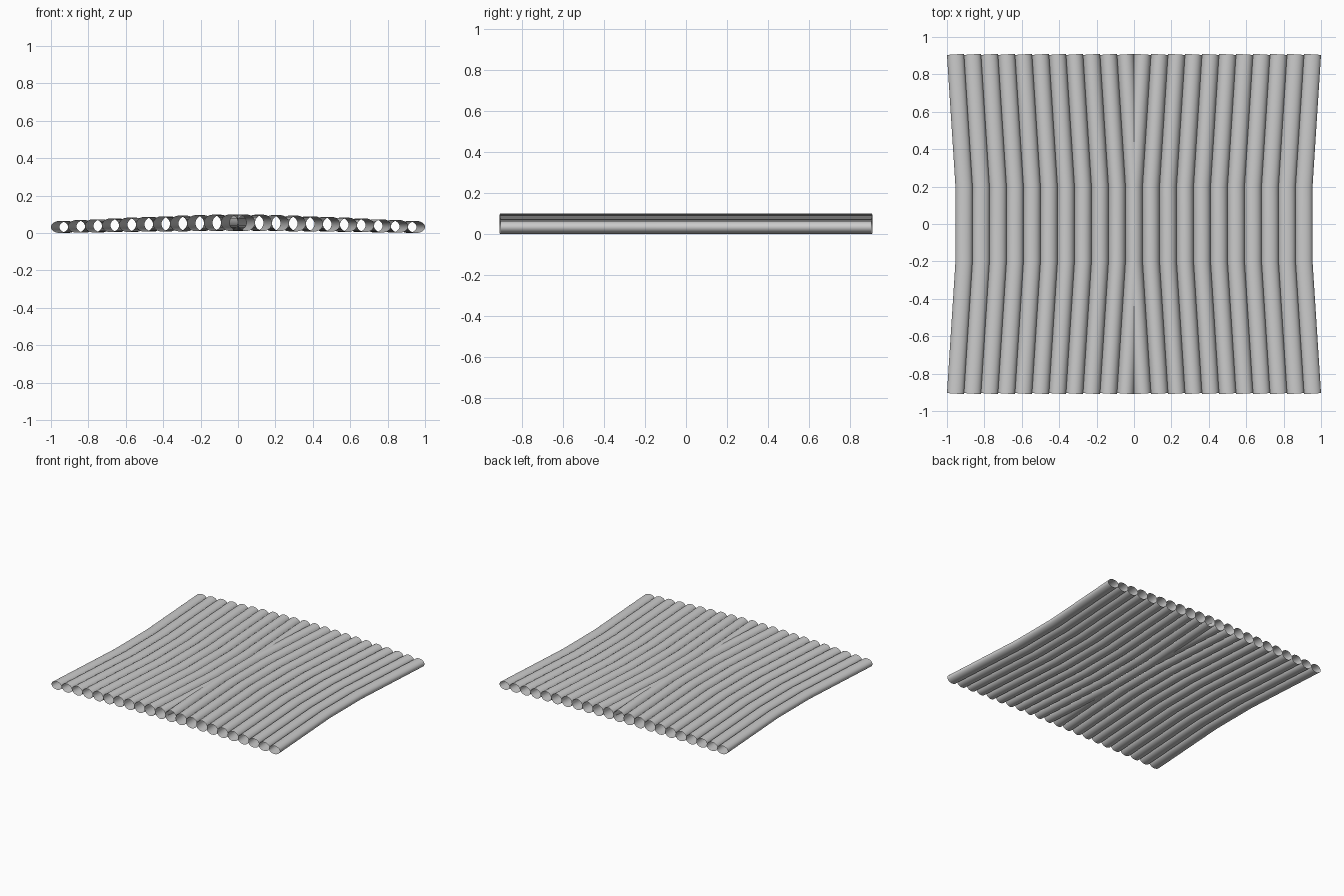
import bpy, bmesh, math

if "Cube" in bpy.data.objects:
    bpy.data.objects.remove(bpy.data.objects["Cube"])

PITCH = 0.0909      # spacing and width of the tubes
R = PITCH / 2
SIDES = 32
SLOPE = R / 0.71    # outward lean of the tube ends

mat = bpy.data.materials.new("light grey")
mat.diffuse_color = (0.6, 0.6, 0.6, 1)
mat.use_nodes = True
mat.node_tree.nodes["Principled BSDF"].inputs["Base Color"].default_value = mat.diffuse_color


def tube(name, k, side):
    """Open thin tube: straight in the middle, leaning outward at both ends."""
    t = k / 10
    z_mid = 0.055 - 0.023 * t ** 1.4
    half_h = 0.044 - 0.012 * t ** 1.4
    bm = bmesh.new()
    rings = []
    for y, off, tilt in ((-0.907, R, 1), (-0.2, 0, 0.5), (0.2, 0, -0.5), (0.907, R, -1)):
        ring = []
        for i in range(SIDES):
            a = 2 * math.pi * i / SIDES
            dx = R * math.cos(a)
            ring.append(bm.verts.new((side * (k * PITCH + off + dx),
                                      y + tilt * SLOPE * dx,
                                      z_mid + half_h * math.sin(a))))
        rings.append(ring)
    for r0, r1 in zip(rings, rings[1:]):
        for i in range(SIDES):
            j = (i + 1) % SIDES
            bm.faces.new((r0[i], r0[j], r1[j], r1[i])).smooth = True
    bmesh.ops.recalc_face_normals(bm, faces=bm.faces)
    # open tube: make sure normals point outward
    f = bm.faces[0]
    f.normal_update()
    c = f.calc_center_median()
    if f.normal.x * side < 0:
        bmesh.ops.reverse_faces(bm, faces=bm.faces)
    me = bpy.data.meshes.new(name)
    bm.to_mesh(me)
    bm.free()
    me.materials.append(mat)
    bpy.context.collection.objects.link(bpy.data.objects.new(name, me))


# eleven tubes on each side, flatter towards the outside
for k in range(11):
    tube(f"right_tube_{k}", k, 1)
    tube(f"left_tube_{k}", k, -1)
